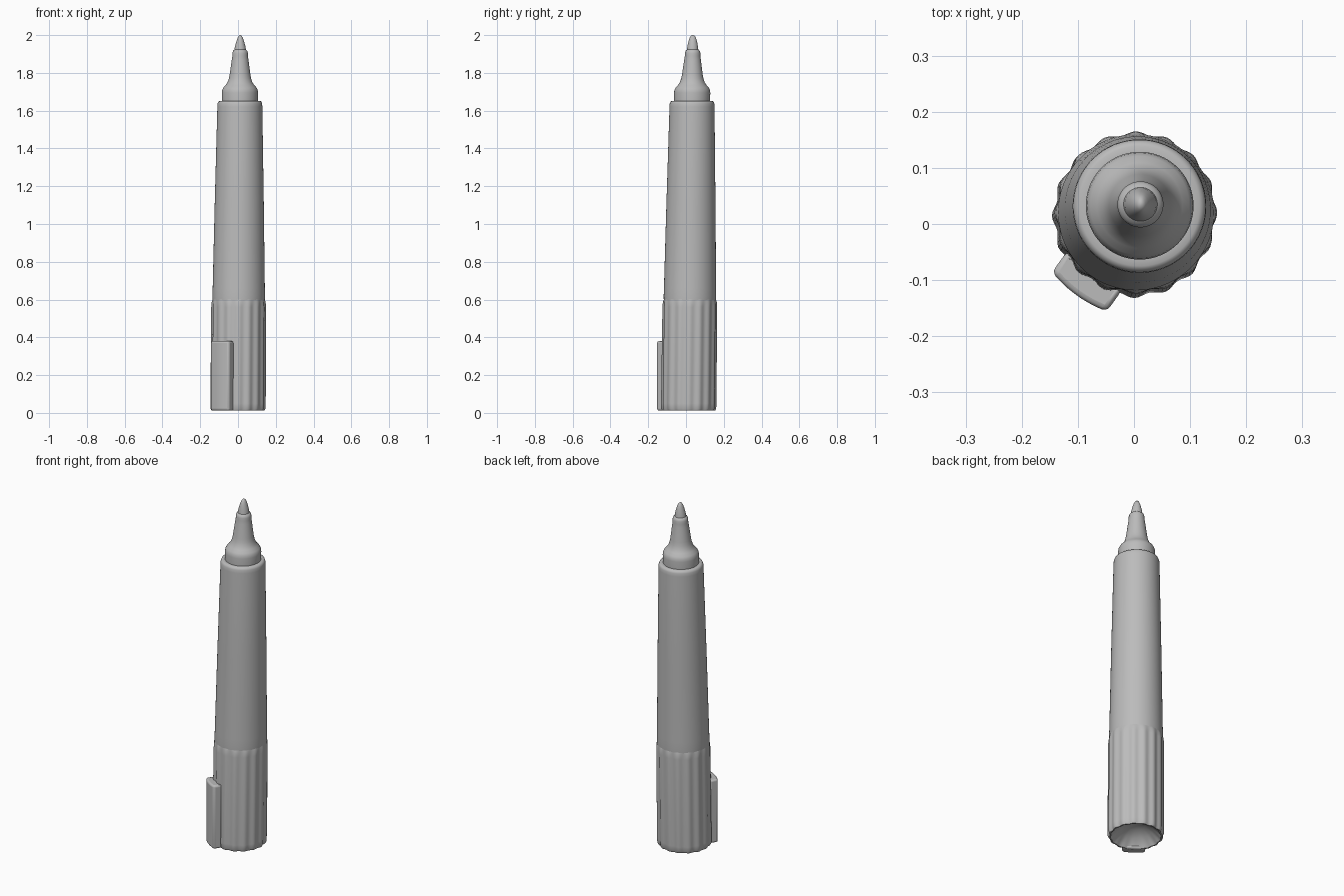
import bpy, bmesh, math
from mathutils import Vector

cube = bpy.data.objects.get("Cube")
if cube:
    bpy.data.objects.remove(cube, do_unlink=True)

grey = bpy.data.materials.new("plain_grey")
grey.use_nodes = True
colour = (0.5, 0.5, 0.5, 1)
grey.diffuse_color = colour
grey.node_tree.nodes["Principled BSDF"].inputs["Base Color"].default_value = colour

SEGMENTS = 128
FLUTES = 16


def axis(z):
    """Centre of the slightly leaning pen at height z."""
    return Vector((0.006 * z, 0.014 + 0.011 * z, z))


def finish(name, bm, angle=40):
    bmesh.ops.recalc_face_normals(bm, faces=bm.faces[:])
    mesh = bpy.data.meshes.new(name)
    bm.to_mesh(mesh)
    bm.free()
    mesh.materials.append(grey)
    obj = bpy.data.objects.new(name, mesh)
    bpy.context.collection.objects.link(obj)
    bpy.ops.object.select_all(action='DESELECT')
    obj.select_set(True)
    bpy.context.view_layer.objects.active = obj
    bpy.ops.object.shade_smooth_by_angle(angle=math.radians(angle))
    return obj


def turned(name, profile, flute=None, cap_start=False, cap_end=False):
    """Rings of (radius, height) around the axis; flute gives ripple depth."""
    bm = bmesh.new()
    rings = []
    for i, (r, z) in enumerate(profile):
        ring = []
        for s in range(SEGMENTS):
            a = math.tau * s / SEGMENTS
            ripple = flute[i] * math.cos(FLUTES * a) if flute else 0
            rr = r + ripple
            ring.append(bm.verts.new(axis(z) + Vector((rr * math.cos(a), rr * math.sin(a), 0))))
        rings.append(ring)
    for low, high in zip(rings, rings[1:]):
        for s in range(SEGMENTS):
            t = (s + 1) % SEGMENTS
            bm.faces.new((low[s], low[t], high[t], high[s]))
    if cap_start:
        bm.faces.new(rings[0])
    if cap_end:
        bm.faces.new(rings[-1])
    return finish(name, bm)


# Fluted cap with a hollowed end
turned("fluted_cap",
       [(0.01, 0.085), (0.05, 0.078), (0.09, 0.055), (0.118, 0.028), (0.13, 0.012),
        (0.137, 0.012), (0.142, 0.022), (0.143, 0.05), (0.142, 0.56), (0.141, 0.585), (0.138, 0.60)],
       flute=[0, 0, 0, 0.001, 0.002, 0.003, 0.0035, 0.0035, 0.003, 0.002, 0],
       cap_start=True)

# Tapered barrel with a rounded lip
turned("barrel",
       [(0.138, 0.59), (0.139, 0.62), (0.138, 0.66), (0.13, 1.1), (0.119, 1.62),
        (0.118, 1.638), (0.114, 1.648), (0.107, 1.652), (0.094, 1.652)])

# Collar sweeping up into the nozzle
turned("collar_and_nozzle",
       [(0.095, 1.645), (0.096, 1.695), (0.094, 1.71), (0.088, 1.722), (0.076, 1.735),
        (0.066, 1.75), (0.059, 1.77), (0.055, 1.79), (0.044, 1.87), (0.041, 1.89),
        (0.041, 1.905), (0.037, 1.918), (0.028, 1.924)])

# Writing nib, narrowed to a blunt chisel
nib = turned("nib",
             [(0.031, 1.915), (0.028, 1.94), (0.022, 1.97), (0.017, 1.985),
              (0.011, 1.995), (0.004, 2.0)], cap_end=True)
for v in nib.data.vertices:
    c = axis(v.co.z)
    squeeze = max(0, (v.co.z - 1.94) / 0.06)
    v.co.x = c.x + (v.co.x - c.x) * (1 - 0.25 * squeeze)

# Pocket clip: a curved, softened slab on the front right of the cap
bm = bmesh.new()
mid = math.atan2(-0.81, -0.58)
steps = 12
grid = []
for z in (0.012, 0.38):
    inner, outer = [], []
    for i in range(steps + 1):
        u = 2 * i / steps - 1
        n = Vector((math.cos(mid), math.sin(mid), 0))
        t = Vector((-n.y, n.x, 0))
        base = Vector((0, 0.015, z)) + t * (0.06 * u)
        inner.append(bm.verts.new(base + n * 0.12))
        outer.append(bm.verts.new(base + n * (0.175 - 0.008 * u * u)))
    grid.append(inner + outer[::-1])
low, high = grid
for i in range(len(low)):
    j = (i + 1) % len(low)
    bm.faces.new((low[i], low[j], high[j], high[i]))
bm.faces.new(low)
bm.faces.new(high)
clip = finish("pocket_clip", bm)
bevel = clip.modifiers.new("soft_edges", 'BEVEL')
bevel.width = 0.01
bevel.segments = 3
bevel.limit_method = 'ANGLE'
bevel.angle_limit = math.radians(40)
